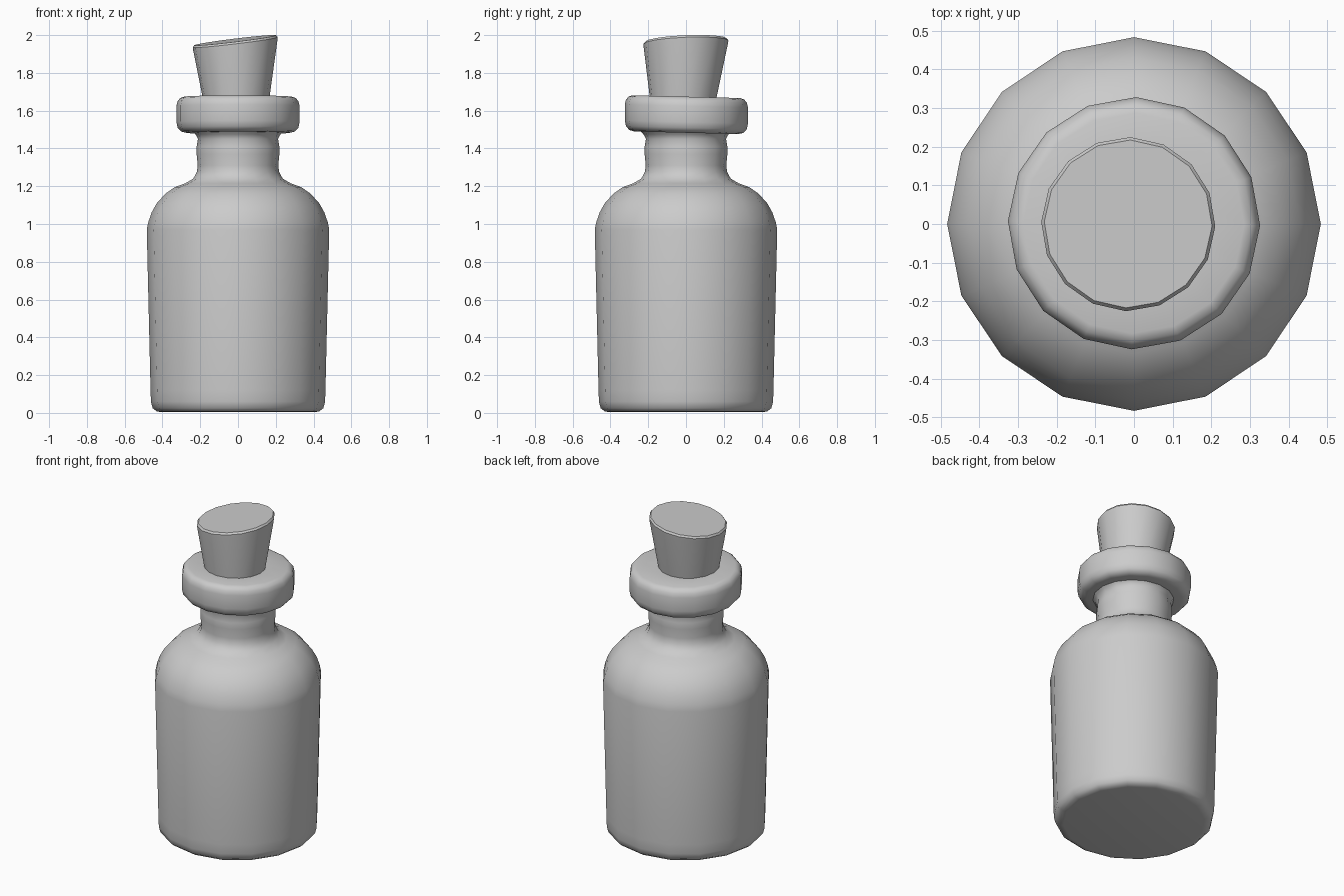
import bpy, bmesh, math

if "Cube" in bpy.data.objects:
    bpy.data.objects.remove(bpy.data.objects["Cube"])

SIDES = 16


def lathe(name, profile, turn=0.0, angle=40, place=None):
    """Revolve (radius, z) points into a closed 16-sided solid."""
    bm = bmesh.new()
    rings = []
    for r, z in profile:
        ring = []
        for i in range(SIDES):
            a = 2 * math.pi * i / SIDES + math.radians(turn)
            co = (r * math.cos(a), r * math.sin(a), z)
            ring.append(bm.verts.new(place(*co) if place else co))
        rings.append(ring)
    for low, high in zip(rings, rings[1:]):
        for i in range(SIDES):
            j = (i + 1) % SIDES
            bm.faces.new((low[i], low[j], high[j], high[i]))
    bm.faces.new(rings[0][::-1])
    bm.faces.new(rings[-1])
    mesh = bpy.data.meshes.new(name)
    bm.to_mesh(mesh)
    bm.free()
    obj = bpy.data.objects.new(name, mesh)
    bpy.context.collection.objects.link(obj)
    bpy.ops.object.select_all(action='DESELECT')
    obj.select_set(True)
    bpy.context.view_layer.objects.active = obj
    bpy.ops.object.shade_smooth_by_angle(angle=math.radians(angle))
    return obj


# Body with rounded base and shoulder, flaring into the neck
lathe("bottle_body", [
    (0.405, 0.004), (0.43, 0.008), (0.452, 0.025), (0.461, 0.06),
    (0.463, 0.12), (0.483, 0.97), (0.475, 1.01), (0.458, 1.06),
    (0.43, 1.11), (0.385, 1.16), (0.335, 1.195), (0.28, 1.215),
    (0.237, 1.24), (0.218, 1.275), (0.213, 1.31), (0.219, 1.37),
    (0.219, 1.41), (0.212, 1.45), (0.225, 1.475), (0.25, 1.50)], angle=60)


# Rounded lip, very slightly tilted
def tilt_lip(x, y, z):
    return (x, y + 0.002, z - 0.025 * y)


lathe("bottle_lip", [
    (0.20, 1.483), (0.275, 1.483), (0.302, 1.49), (0.32, 1.51),
    (0.326, 1.54), (0.326, 1.625), (0.32, 1.65), (0.306, 1.667),
    (0.285, 1.674), (0.17, 1.674)], turn=-1, angle=60, place=tilt_lip)


# Tapered cork with a slanted top
def slant_cork(x, y, z):
    t = (z - 1.60) / 0.37
    return (x - 0.008 - 0.007 * t, y - 0.018 + 0.018 * t,
            z + t * (0.122 * x + 0.04 * y))


lathe("cork", [(0.165, 1.60), (0.223, 1.945), (0.225, 1.962), (0.217, 1.973)],
      turn=-1.5, angle=40, place=slant_cork)
